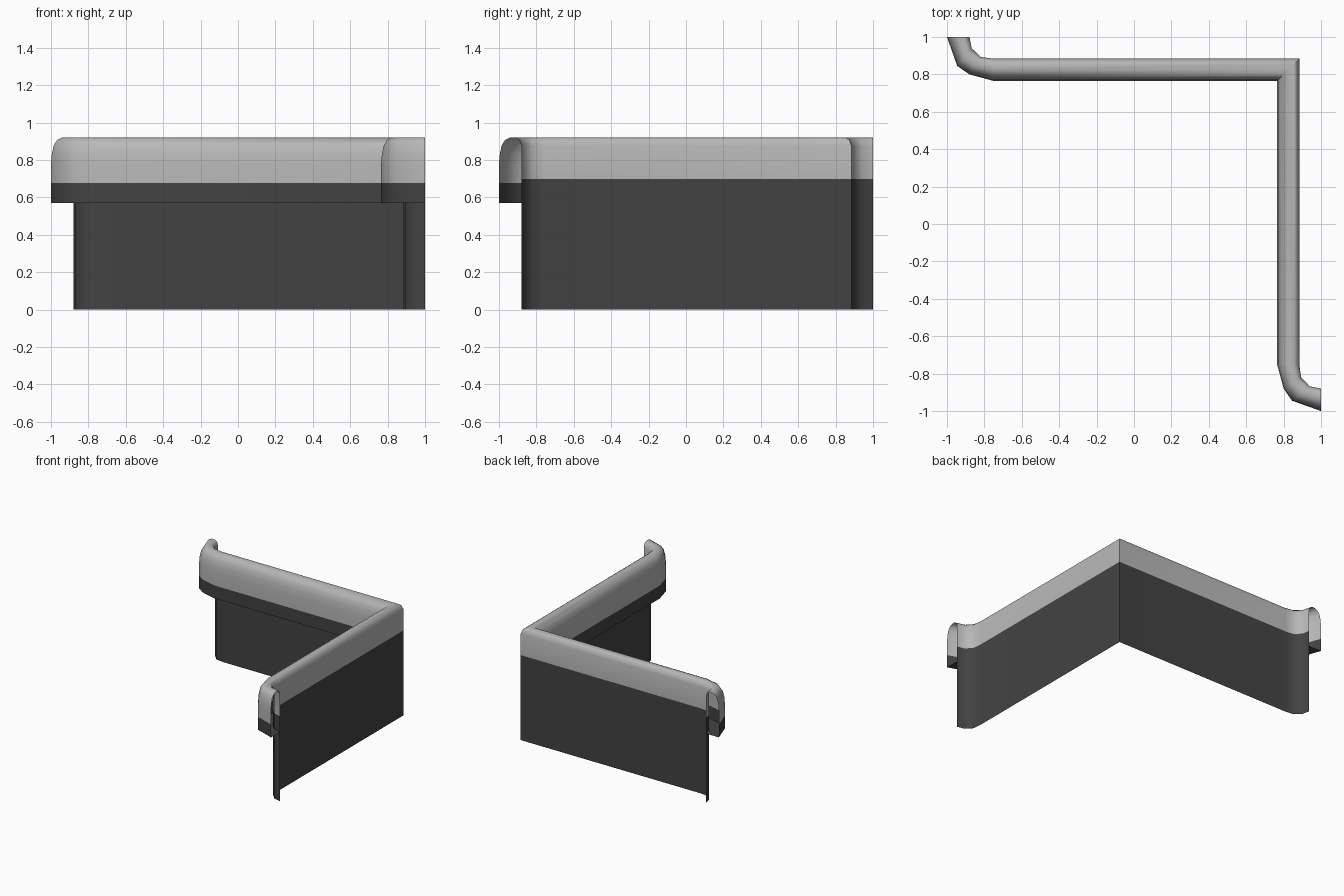
import bpy
import bmesh
import math

if "Cube" in bpy.data.objects:
    bpy.data.objects.remove(bpy.data.objects["Cube"])


def material(name, v):
    m = bpy.data.materials.new(name)
    m.diffuse_color = (v, v, v, 1)
    m.use_nodes = True
    m.node_tree.nodes["Principled BSDF"].inputs["Base Color"].default_value = m.diffuse_color
    return m


light = material("light grey", 0.48)
dark = material("charcoal", 0.055)

# Plan stations: (inner short-leg side, outer long-leg side), left end to corner
half = [((-1, 1), (-0.88, 1)),
        ((-0.945, 0.845), (-0.868, 0.94)),
        ((-0.88, 0.80), (-0.82, 0.893)),
        ((-0.75, 0.765), (-0.75, 0.884))]
corner = ((0.765, 0.765), (0.884, 0.884))
# The other wing is the same plan mirrored across the diagonal
swap = lambda p: (p[1], p[0])
stations = half + [corner] + [(swap(a), swap(b)) for a, b in reversed(half)]

# Hooked cross-section: t across the rail (0 = short leg, 1 = long leg), height,
# and the material of the strip that follows
profile = [(0, 0.57, 1), (0, 0.676, 0), (0, 0.78, 0), (0.04, 0.835, 0),
           (0.13, 0.88, 0), (0.28, 0.908, 0), (0.48, 0.92, 0),
           (0.76, 0.92, 0), (0.91, 0.908, 0), (1, 0.875, 0),
           (1, 0.698, 1), (1, 0.0, 1)]


def sweep(name, section):
    """Sweep a cross-section through all plan stations."""
    bm = bmesh.new()
    rows = []
    for a, b in stations:
        rows.append([bm.verts.new((a[0] + (b[0] - a[0]) * t,
                                   a[1] + (b[1] - a[1]) * t, z))
                     for t, z, _ in section])
    for r, s in zip(rows, rows[1:]):
        for j in range(len(section) - 1):
            f = bm.faces.new((r[j], s[j], s[j + 1], r[j + 1]))
            f.material_index = section[j][2]
    mesh = bpy.data.meshes.new(name)
    bm.to_mesh(mesh)
    bm.free()
    mesh.materials.append(light)
    mesh.materials.append(dark)
    ob = bpy.data.objects.new(name, mesh)
    bpy.context.collection.objects.link(ob)
    bpy.ops.object.select_all(action='DESELECT')
    ob.select_set(True)
    bpy.context.view_layer.objects.active = ob
    bpy.ops.object.shade_smooth_by_angle(angle=math.radians(45))
    return ob


# Wall with rounded cap and short inner lip
sweep("capped_corner_wall", profile)
# Flat underside joining the lip to the wall
sweep("lip_underside", [(1, 0.57, 1), (0, 0.57, 1)])
